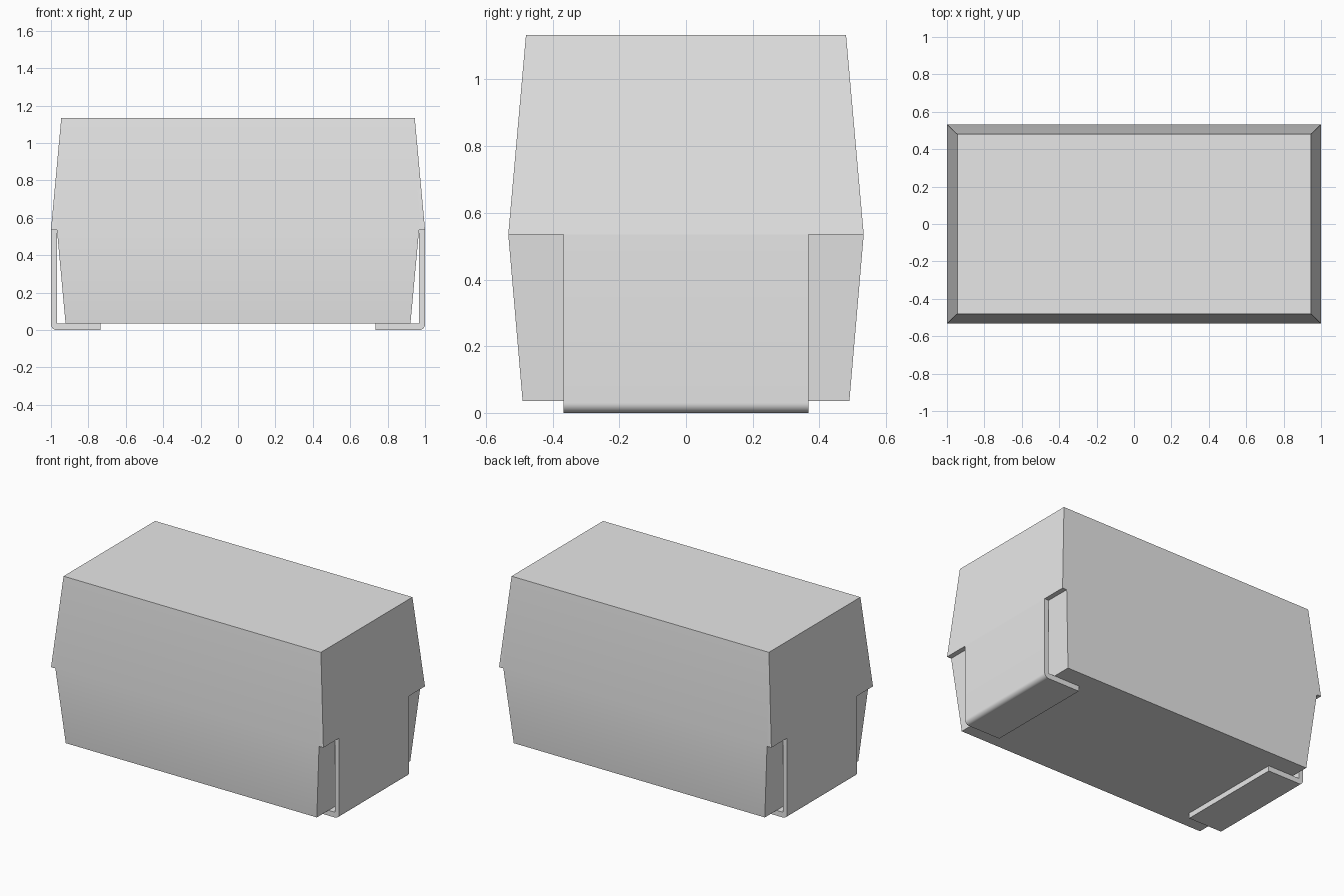
import bpy, bmesh, math

cube = bpy.data.objects.get("Cube")
if cube:
    bpy.data.objects.remove(cube, do_unlink=True)

grey = bpy.data.materials.new("light_grey")
grey.use_nodes = True
grey.diffuse_color = (0.8, 0.8, 0.8, 1)
grey.node_tree.nodes["Principled BSDF"].inputs["Base Color"].default_value = (0.8, 0.8, 0.8, 1)


def finish(bm, name):
    bmesh.ops.recalc_face_normals(bm, faces=bm.faces)
    mesh = bpy.data.meshes.new(name)
    bm.to_mesh(mesh)
    bm.free()
    mesh.materials.append(grey)
    obj = bpy.data.objects.new(name, mesh)
    bpy.context.collection.objects.link(obj)
    bpy.ops.object.select_all(action='DESELECT')
    obj.select_set(True)
    bpy.context.view_layer.objects.active = obj
    bpy.ops.object.shade_smooth_by_angle(angle=math.radians(30))
    return obj


def ring(bm, hx, hy, z):
    return [bm.verts.new((sx * hx, sy * hy, z))
            for sx, sy in ((-1, -1), (1, -1), (1, 1), (-1, 1))]


# Moulded body: tapered both ways from the parting line, ledges at both ends
SEAM, FOOT, THICK = 0.535, 0.035, 0.032
bm = bmesh.new()
base = ring(bm, 0.922, 0.49, FOOT)
lower = ring(bm, 1 - THICK, 0.533, SEAM)
upper = ring(bm, 1, 0.533, SEAM)
top = ring(bm, 0.945, 0.48, 1.133)
bm.faces.new(base)
bm.faces.new(top)
for i in range(4):
    j = (i + 1) % 4
    bm.faces.new((base[i], base[j], lower[j], lower[i]))
    if i % 2:
        # end face with the ledge beneath it
        bm.faces.new((lower[i], lower[j], upper[j], upper[i]))
        bm.faces.new((upper[i], upper[j], top[j], top[i]))
    else:
        # long face runs over the seam without a step
        bm.faces.new((upper[i], lower[i], lower[j], upper[j], top[j], top[i]))
finish(bm, "body")

# Bent end leads: strip down the end, rounded bend, foot folded underneath
RADIUS, STEPS, HALF_WIDTH = 0.03, 8, 0.367


def lead(name, side):
    profile = [(0.735, FOOT), (0.735, 0)]
    for k in range(STEPS + 1):
        a = math.pi / 2 * k / STEPS
        profile.append((1 - RADIUS + RADIUS * math.sin(a), RADIUS - RADIUS * math.cos(a)))
    profile += [(1, SEAM), (1 - THICK, SEAM), (1 - THICK, FOOT)]
    bm = bmesh.new()
    face = bm.faces.new([bm.verts.new((side * x, -HALF_WIDTH, z)) for x, z in profile])
    out = bmesh.ops.extrude_face_region(bm, geom=[face], use_keep_orig=True)
    verts = [v for v in out["geom"] if isinstance(v, bmesh.types.BMVert)]
    bmesh.ops.translate(bm, verts=verts, vec=(0, 2 * HALF_WIDTH, 0))
    finish(bm, name)


lead("left_lead", 1)
lead("right_lead", -1)
